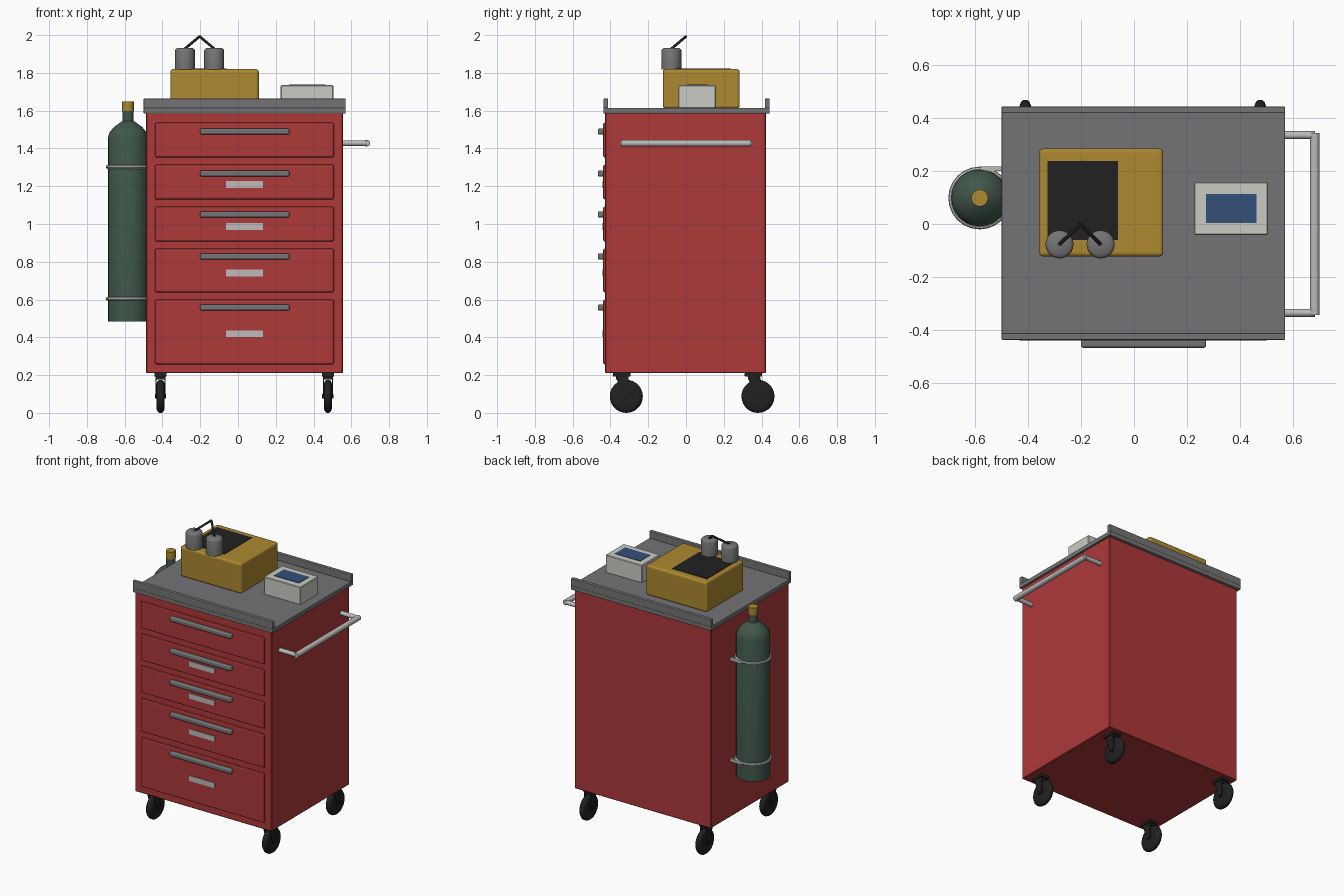
import bpy, bmesh, math
from mathutils import Vector

if "Cube" in bpy.data.objects:
    bpy.data.objects.remove(bpy.data.objects["Cube"])


def mat(name, r, g, b):
    m = bpy.data.materials.new(name)
    m.diffuse_color = (r, g, b, 1)
    m.use_nodes = True
    m.node_tree.nodes["Principled BSDF"].inputs["Base Color"].default_value = m.diffuse_color
    return m


RED = mat("cabinet red", 0.42, 0.04, 0.042)
GREY = mat("worktop grey", 0.175, 0.175, 0.18)
CHROME = mat("chrome", 0.50, 0.50, 0.49)
LABEL = mat("label white", 0.52, 0.50, 0.49)
BLACK = mat("black rubber", 0.015, 0.015, 0.015)
GOLD = mat("machine yellow", 0.42, 0.25, 0.03)
GREEN = mat("tank green", 0.052, 0.095, 0.07)
WHITE = mat("monitor white", 0.60, 0.60, 0.56)
BLUE = mat("screen blue", 0.035, 0.08, 0.19)


def finish(name, bm, material, smooth=False, bevel=0, segs=2):
    bmesh.ops.recalc_face_normals(bm, faces=bm.faces)
    me = bpy.data.meshes.new(name)
    bm.to_mesh(me)
    bm.free()
    ob = bpy.data.objects.new(name, me)
    bpy.context.collection.objects.link(ob)
    me.materials.append(material)
    if bevel:
        b = ob.modifiers.new("bevel", 'BEVEL')
        b.width, b.segments = bevel, segs
    if smooth:
        bpy.ops.object.select_all(action='DESELECT')
        ob.select_set(True)
        bpy.context.view_layer.objects.active = ob
        bpy.ops.object.shade_smooth_by_angle(angle=math.radians(40))
    return ob


def box(name, x, y, z, material, bevel=0, segs=2):
    bm = bmesh.new()
    bmesh.ops.create_cube(bm, size=1)
    for v in bm.verts:
        v.co = [(a + b) / 2 + c * (b - a) for (a, b), c in zip((x, y, z), v.co)]
    return finish(name, bm, material, False, bevel, segs)


def lathe(name, profile, centre, material, axis='Z', sides=24):
    """Spin (radius, height) points around an axis through centre."""
    bm = bmesh.new()
    rings = []
    for r, h in profile:
        ring = []
        for i in range(sides):
            a = 2 * math.pi * i / sides
            c, s = r * math.cos(a), r * math.sin(a)
            p = Vector((c, s, h)) if axis == 'Z' else Vector((h, c, s))
            ring.append(bm.verts.new(p + Vector(centre)))
        rings.append(ring)
    for lo, hi in zip(rings, rings[1:]):
        for i in range(sides):
            j = (i + 1) % sides
            bm.faces.new((lo[i], lo[j], hi[j], hi[i]))
    bm.faces.new(rings[0])
    bm.faces.new(rings[-1])
    return finish(name, bm, material, True)


def rod(name, a, b, r, material, sides=16):
    a, b = Vector(a), Vector(b)
    bm = bmesh.new()
    bmesh.ops.create_cone(bm, cap_ends=True, segments=sides, radius1=r, radius2=r, depth=(b - a).length)
    rot = (b - a).to_track_quat('Z', 'Y')
    for v in bm.verts:
        v.co = rot @ v.co + (a + b) / 2
    return finish(name, bm, material, True)


# Cabinet and worktop with front and back lips
box("cabinet_body", (-0.487, 0.555), (-0.428, 0.423), (0.21, 1.59), RED, 0.004, 1)
box("worktop", (-0.50, 0.57), (-0.437, 0.443), (1.585, 1.615), GREY, 0.004)
for side, y in (("front", (-0.437, -0.412)), ("back", (0.418, 0.443))):
    box(f"worktop_lip_{side}", (-0.50, 0.57), y, (1.612, 1.664), GREY, 0.004)

# Drawers: bottom, top, handle height, label height
drawers = [(1.352, 1.537, 1.49, None), (1.13, 1.315, 1.267, 1.209),
           (0.907, 1.093, 1.05, 0.987), (0.638, 0.87, 0.828, 0.741),
           (0.257, 0.60, 0.558, 0.419)]
for n, (lo, hi, hz, lz) in enumerate(drawers, 1):
    box(f"drawer_{n}", (-0.44, 0.508), (-0.439, -0.42), (lo, hi), RED, 0.010)
    box(f"drawer_handle_{n}", (-0.20, 0.272), (-0.467, -0.436), (hz - 0.016, hz + 0.016), GREY, 0.009, 3)
    if lz:
        box(f"drawer_label_{n}", (-0.063, 0.132), (-0.443, -0.437), (lz - 0.018, lz + 0.018), LABEL)

# Casters: swivel plate, forked legs and rounded wheel
tyre = [(0.03, -0.019), (0.066, -0.021), (0.080, -0.016), (0.0875, -0.006),
        (0.0875, 0.006), (0.080, 0.016), (0.066, 0.021), (0.03, 0.019)]
for x in (-0.41, 0.476):
    for y, place in ((-0.34, "front"), (0.357, "back")):
        tag = f"{place}_{'left' if x < 0 else 'right'}"
        wy, wz = y + 0.024, 0.0875
        lathe(f"caster_wheel_{tag}", tyre, (x, wy, wz), BLACK, 'X', 28)
        box(f"caster_plate_{tag}", (x - 0.032, x + 0.032), (y - 0.046, y + 0.046), (0.192, 0.213), BLACK, 0.004)
        box(f"caster_crown_{tag}", (x - 0.026, x + 0.026), (y - 0.03, y + 0.036), (0.176, 0.195), BLACK, 0.003)
        rod(f"caster_axle_{tag}", (x - 0.03, wy, wz), (x + 0.03, wy, wz), 0.012, BLACK)
        for s in (-1, 1):
            bm = bmesh.new()
            outline = [(y - 0.03, 0.19), (y + 0.036, 0.19), (wy + 0.018, wz - 0.012), (wy - 0.018, wz - 0.012)]
            f = bm.faces.new([bm.verts.new((x + s * 0.021, *p)) for p in outline])
            ext = bmesh.ops.extrude_face_region(bm, geom=[f])["geom"]
            for v in ext:
                if isinstance(v, bmesh.types.BMVert):
                    v.co.x += s * 0.005
            finish(f"caster_fork_{tag}_{'a' if s < 0 else 'b'}", bm, BLACK)

# Push handle on the right side
rod("push_handle_bar", (0.682, -0.344, 1.428), (0.682, 0.344, 1.428), 0.018, CHROME)
for s, place in ((-1, "front"), (1, "back")):
    rod(f"push_handle_post_{place}", (0.55, s * 0.335, 1.428), (0.682, s * 0.335, 1.428), 0.015, CHROME)

# Gas tank with valve and straps on the left side
TX, TY = -0.582, 0.098
lathe("gas_tank", [(0.107, 0.484), (0.107, 1.458), (0.098, 1.485), (0.075, 1.513),
                   (0.045, 1.535), (0.030, 1.545), (0.028, 1.605)], (TX, TY, 0), GREEN)
lathe("tank_valve", [(0.032, 1.598), (0.032, 1.648)], (TX, TY, 0), GOLD, sides=16)
for place, z in (("upper", 1.302), ("lower", 0.604)):
    bm = bmesh.new()
    n, m = 24, 8
    grid = []
    for i in range(n):
        a = 2 * math.pi * i / n
        ring = []
        for j in range(m):
            b = 2 * math.pi * j / m
            r = 0.109 + 0.0095 * math.cos(b)
            ring.append(bm.verts.new((TX + r * math.cos(a), TY + r * math.sin(a), z + 0.0095 * math.sin(b))))
        grid.append(ring)
    for i in range(n):
        for j in range(m):
            k, l = (i + 1) % n, (j + 1) % m
            bm.faces.new((grid[i][j], grid[k][j], grid[k][l], grid[i][l]))
    finish(f"tank_strap_{place}", bm, CHROME, True)
    box(f"tank_strap_bracket_{place}", (-0.575, -0.48), (0.200, 0.216), (z - 0.01, z + 0.01), CHROME)

# Yellow machine with black panel, canisters and connecting tube
box("machine_case", (-0.358, 0.11), (-0.122, 0.284), (1.612, 1.82), GOLD, 0.014, 3)
box("machine_panel", (-0.327, -0.06), (-0.06, 0.237), (1.816, 1.823), BLACK)
apex = (-0.203, 0.0, 1.993)
for place, x in (("left", -0.281), ("right", -0.126)):
    lathe(f"canister_{place}", [(0.053, 1.818), (0.053, 1.918), (0.050, 1.925), (0.040, 1.932)],
          (x, -0.077, 0), GREY)
    rod(f"canister_tube_{place}", (x, -0.077, 1.928), apex, 0.007, BLACK, 10)

# Small monitor with screen
box("monitor_case", (0.226, 0.505), (-0.041, 0.158), (1.612, 1.735), WHITE, 0.004, 1)
box("monitor_screen", (0.271, 0.463), (0.004, 0.113), (1.731, 1.738), BLUE)
